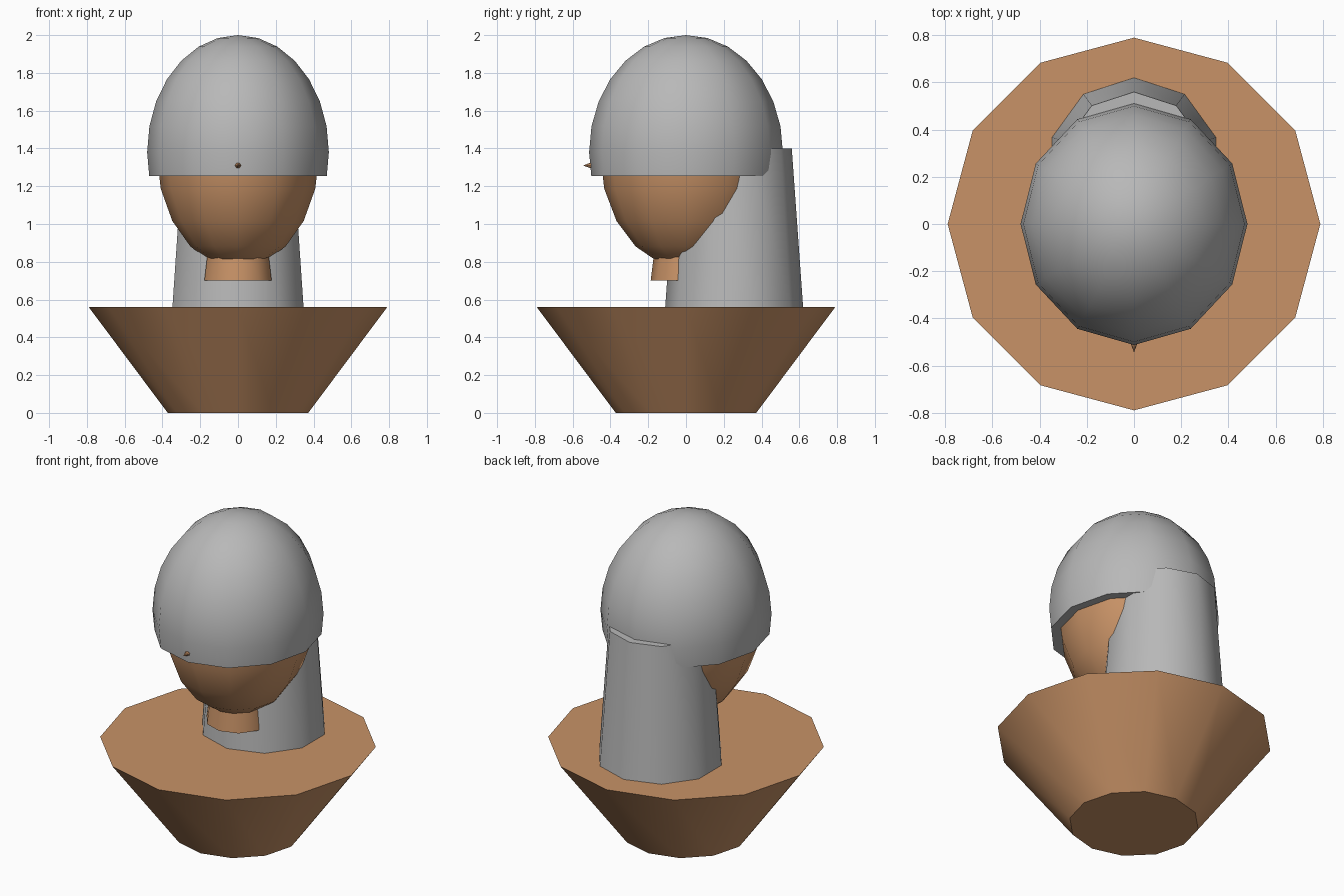
import bpy, bmesh, math
from mathutils import Matrix, Vector

if "Cube" in bpy.data.objects:
    bpy.data.objects.remove(bpy.data.objects["Cube"])


def material(name, rgb):
    m = bpy.data.materials.new(name)
    m.diffuse_color = (*rgb, 1.0)
    m.use_nodes = True
    m.node_tree.nodes["Principled BSDF"].inputs["Base Color"].default_value = m.diffuse_color
    return m


SKIN = material("warm_skin", (0.58, 0.29, 0.135))
GREY = material("hair_grey", (0.48, 0.48, 0.48))


def finish(bm, name, mat):
    bmesh.ops.recalc_face_normals(bm, faces=bm.faces[:])
    me = bpy.data.meshes.new(name)
    bm.to_mesh(me)
    bm.free()
    me.materials.append(mat)
    for p in me.polygons:
        p.use_smooth = True
    me.set_sharp_from_angle(angle=math.radians(40))
    ob = bpy.data.objects.new(name, me)
    bpy.context.collection.objects.link(ob)
    return ob


def frustum(name, mat, sides, r_low, r_high, z0, z1, y=0.0):
    bm = bmesh.new()
    bmesh.ops.create_cone(bm, cap_ends=True, segments=sides, radius1=r_low,
                          radius2=r_high, depth=z1 - z0,
                          matrix=Matrix.Translation((0, y, (z0 + z1) / 2)))
    return finish(bm, name, mat)


def egg(name, mat, rings, radii, zc, cut=None):
    bm = bmesh.new()
    bmesh.ops.create_uvsphere(bm, u_segments=12, v_segments=rings, radius=1)
    bmesh.ops.scale(bm, vec=Vector(radii), verts=bm.verts)
    bmesh.ops.translate(bm, vec=(0, 0, zc), verts=bm.verts)
    if cut is not None:  # slice off everything below the cut and cap it
        bmesh.ops.bisect_plane(bm, geom=bm.verts[:] + bm.edges[:] + bm.faces[:],
                               plane_co=(0, 0, cut), plane_no=(0, 0, 1),
                               clear_inner=True)
        rim = [e for e in bm.edges if e.is_boundary]
        bmesh.ops.holes_fill(bm, edges=rim, sides=0)
    return finish(bm, name, mat)


# Flared shoulders and the short neck
frustum("shoulders", SKIN, 12, 0.372, 0.79, 0.0, 0.56)
frustum("neck", SKIN, 10, 0.187, 0.15, 0.70, 1.0)

# Head and the cap of hair over it
egg("head", SKIN, 10, (0.43, 0.455, 0.61), 1.375)
egg("hair_cap", GREY, 14, (0.481, 0.513, 0.62), 1.38, cut=1.253)

# Long hair hanging down the back
frustum("back_hair", GREY, 10, 0.365, 0.305, 0.56, 1.40, y=0.255)

# Tiny pointed nose poking through the cap
bm = bmesh.new()
bmesh.ops.create_cone(bm, cap_ends=True, segments=8, radius1=0.035, radius2=0,
                      depth=0.095,
                      matrix=Matrix.Translation((0, -0.4975, 1.31))
                      @ Matrix.Rotation(math.radians(90), 4, 'X'))
finish(bm, "nose", SKIN)
